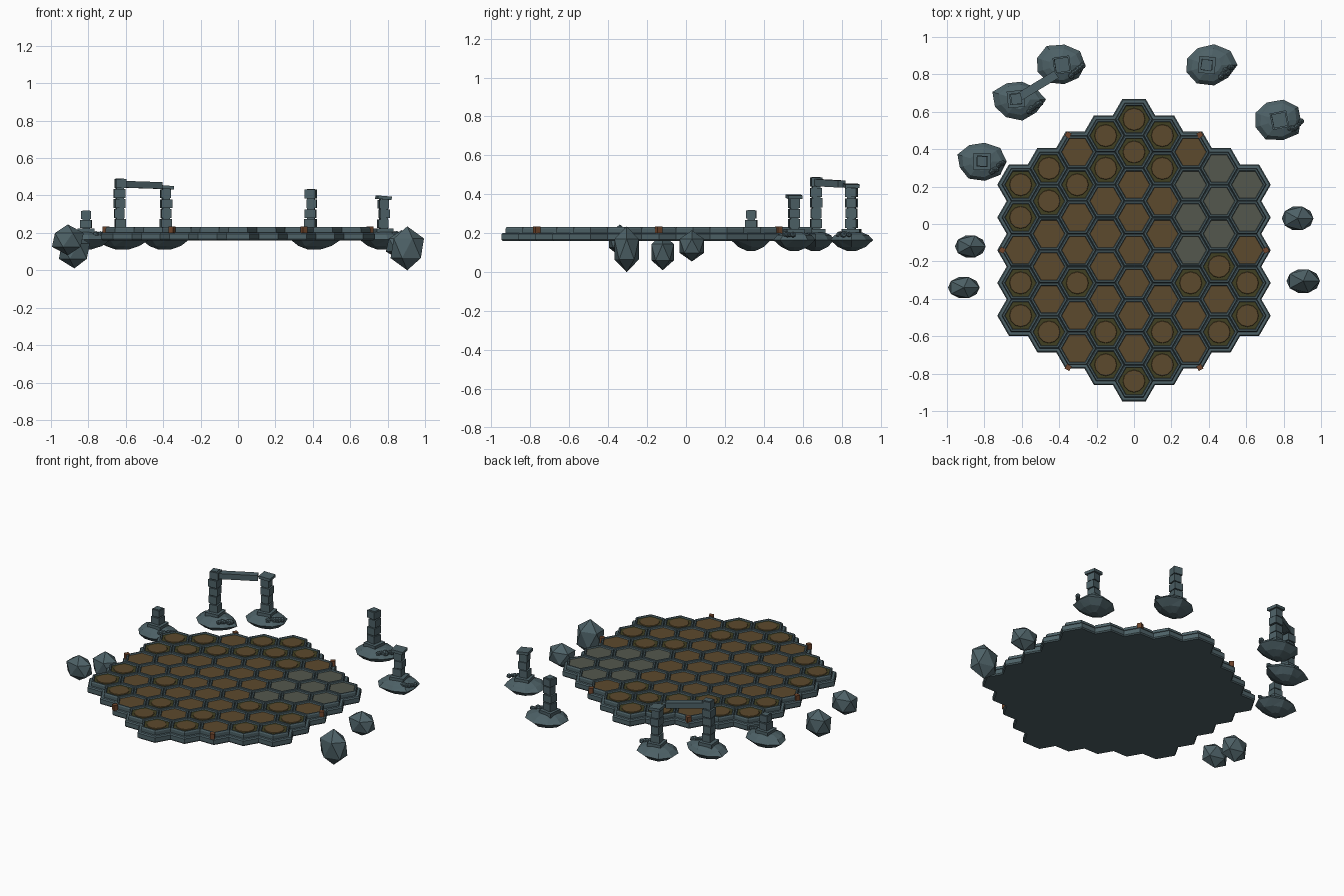
import bpy, bmesh, math, random
from mathutils import Vector, Matrix

random.seed(4)
if "Cube" in bpy.data.objects:
    bpy.data.objects.remove(bpy.data.objects["Cube"])


def material(name, r, g, b):
    m = bpy.data.materials.new(name)
    m.diffuse_color = (r, g, b, 1)
    m.use_nodes = True
    m.node_tree.nodes["Principled BSDF"].inputs["Base Color"].default_value = (r, g, b, 1)
    return m


SLATE = material("slate stone", 0.075, 0.12, 0.135)
BROWN = material("brown earth", 0.108, 0.067, 0.026)
MOSS = material("olive moss", 0.052, 0.05, 0.016)
GREY = material("grey stone", 0.088, 0.096, 0.075)
RUST = material("rust stud", 0.16, 0.06, 0.025)


def finish(name, bm, mats):
    bmesh.ops.recalc_face_normals(bm, faces=bm.faces)
    mesh = bpy.data.meshes.new(name)
    bm.to_mesh(mesh)
    bm.free()
    for m in mats:
        mesh.materials.append(m)
    obj = bpy.data.objects.new(name, mesh)
    bpy.context.collection.objects.link(obj)
    return obj


def loft(bm, center, rings, sides=6, jitter=0.0, sx=1.0, sy=1.0, colour=0, cap_colour=0):
    """Stack of polygon rings given as (radius, height), capped at both ends."""
    previous = None
    wobble = [1 + random.uniform(-jitter, jitter) for i in range(sides)]
    for radius, z in rings:
        ring = []
        for i in range(sides):
            a = math.tau * i / sides
            r = radius * wobble[i] * (1 + random.uniform(-jitter, jitter) / 2)
            ring.append(bm.verts.new((center[0] + r * sx * math.cos(a),
                                      center[1] + r * sy * math.sin(a), z)))
        if previous:
            for i in range(sides):
                j = (i + 1) % sides
                f = bm.faces.new((previous[i], previous[j], ring[j], ring[i]))
                f.material_index = colour
        else:
            bm.faces.new(ring[::-1])
        previous = ring
    cap = bm.faces.new(previous)
    cap.material_index = cap_colour


def block(bm, center, size, turn=0.0, tilt=0.0):
    mat = (Matrix.Translation(center) @ Matrix.Rotation(turn, 4, 'Z')
           @ Matrix.Rotation(tilt, 4, 'Y') @ Matrix.Diagonal((*size, 1)))
    bmesh.ops.create_cube(bm, size=1, matrix=mat)


# Hexagonal board: one letter per cell, each column read from back to front
PITCH, CELL, BOARD_Y = 0.175, 0.101, -0.14
COLUMNS = ["MMBMM", "MMBBBM", "BMBBMBB", "MMBBBBMM", "MMBBBBBBM",
           "MMBBBBMM", "BGGGMBB", "GGGMBM", "GGBMM"]
kinds = {"B": BROWN, "M": MOSS, "G": GREY}
for q, column in enumerate(COLUMNS):
    x = (q - 4) * PITCH * math.sqrt(3) / 2
    for row, kind in enumerate(column):
        y = BOARD_Y + ((len(column) - 1) / 2 - row) * PITCH
        # lower slab
        bm = bmesh.new()
        loft(bm, (x, y), [(0.118, 0.165), (0.125, 0.172), (0.125, 0.2), (0.118, 0.207)])
        finish("board_slab", bm, [SLATE])
        # rimmed tile with a sunken floor
        bm = bmesh.new()
        loft(bm, (x, y), [(CELL, 0.2), (CELL, 0.228), (0.096, 0.236), (0.087, 0.236),
                          (0.083, 0.229)], cap_colour=1)
        if kind == "M":
            loft(bm, (x, y), [(0.06, 0.229), (0.058, 0.232)], sides=12,
                 colour=2, cap_colour=2)
        finish("hex_tile", bm, [SLATE, kinds[kind], BROWN])

# Studs on the six corners of the board
bm = bmesh.new()
for side in (-1, 1):
    for sx, sy in ((0.352, 0.617), (0.705, 0), (0.352, -0.627)):
        block(bm, (side * sx, BOARD_Y + sy, 0.222), (0.028, 0.028, 0.035), 0.5 * side)
finish("corner_studs", bm, [RUST])


# Floating islands with stacked stone pillars
def island(center, pillar, top, capped, turn):
    bm = bmesh.new()
    loft(bm, center, [(0.03, 0.115), (0.085, 0.135), (0.132, 0.17), (0.105, 0.195),
                      (0.06, 0.21)], sides=9, jitter=0.09, sy=0.82)
    bmesh.ops.triangulate(bm, faces=bm.faces)
    finish("island_rock", bm, [SLATE])

    bm = bmesh.new()
    block(bm, (*pillar, 0.213), (0.09, 0.09, 0.03), turn)
    low, high = 0.228, top - (0.017 if capped else 0)
    count = max(1, round((high - low) / 0.055))
    step = (high - low) / count
    for i in range(count):
        w = random.uniform(0.052, 0.06)
        block(bm, (pillar[0] + random.uniform(-0.004, 0.004), pillar[1], low + (i + 0.5) * step),
              (w, w, step - 0.006), turn + random.uniform(-0.08, 0.08))
    block(bm, (*pillar, (low + high) / 2), (0.04, 0.04, high - low), turn)
    if capped:
        block(bm, (*pillar, top - 0.009), (0.075, 0.075, 0.018), turn, 0.08)
    finish("stone_pillar", bm, [SLATE])

    # rubble at the foot
    bm = bmesh.new()
    for i in range(6):
        p = Vector((center[0] + 0.06 + 0.012 * i, center[1] - 0.055 + 0.008 * i
                    + random.uniform(-0.012, 0.012), 0.198))
        bmesh.ops.create_icosphere(bm, subdivisions=1, radius=random.uniform(0.013, 0.02),
                                   matrix=Matrix.Translation(p))
    finish("rubble", bm, [SLATE])


island((-0.395, 0.85), (-0.385, 0.85), 0.458, True, 0.15)
island((-0.62, 0.665), (-0.632, 0.668), 0.495, False, 0.1)
island((-0.82, 0.335), (-0.812, 0.335), 0.325, False, 0.0)
island((0.405, 0.85), (0.39, 0.85), 0.44, False, -0.1)
island((0.775, 0.555), (0.778, 0.555), 0.402, True, 0.2)

# Beam between the two tallest pillars
bm = bmesh.new()
start, end = Vector((-0.615, 0.678, 0.465)), Vector((-0.415, 0.8, 0.458))
turn = math.atan2(end.y - start.y, end.x - start.x)
block(bm, (start + end) / 2, ((end - start).length, 0.045, 0.036), turn, 0.03)
finish("stone_beam", bm, [SLATE])

# Faceted boulders beside the board
for x, y, low, high, w, d in ((-0.875, -0.12, 0.015, 0.2, 0.175, 0.13),
                              (-0.91, -0.34, 0.085, 0.25, 0.18, 0.125),
                              (0.875, 0.03, 0.06, 0.22, 0.18, 0.14),
                              (0.905, -0.305, 0.005, 0.24, 0.19, 0.14)):
    bm = bmesh.new()
    bmesh.ops.create_icosphere(bm, subdivisions=1, radius=1, matrix=Matrix.Translation(
        (x, y, (low + high) / 2)) @ Matrix.Diagonal((w / 1.9, d / 1.9, (high - low) / 2, 1)))
    finish("boulder", bm, [SLATE])

# Rest the lowest boulder on the ground
bpy.context.view_layer.update()
for obj in bpy.data.objects:
    if obj.type == 'MESH':
        obj.location.z -= 0.005
